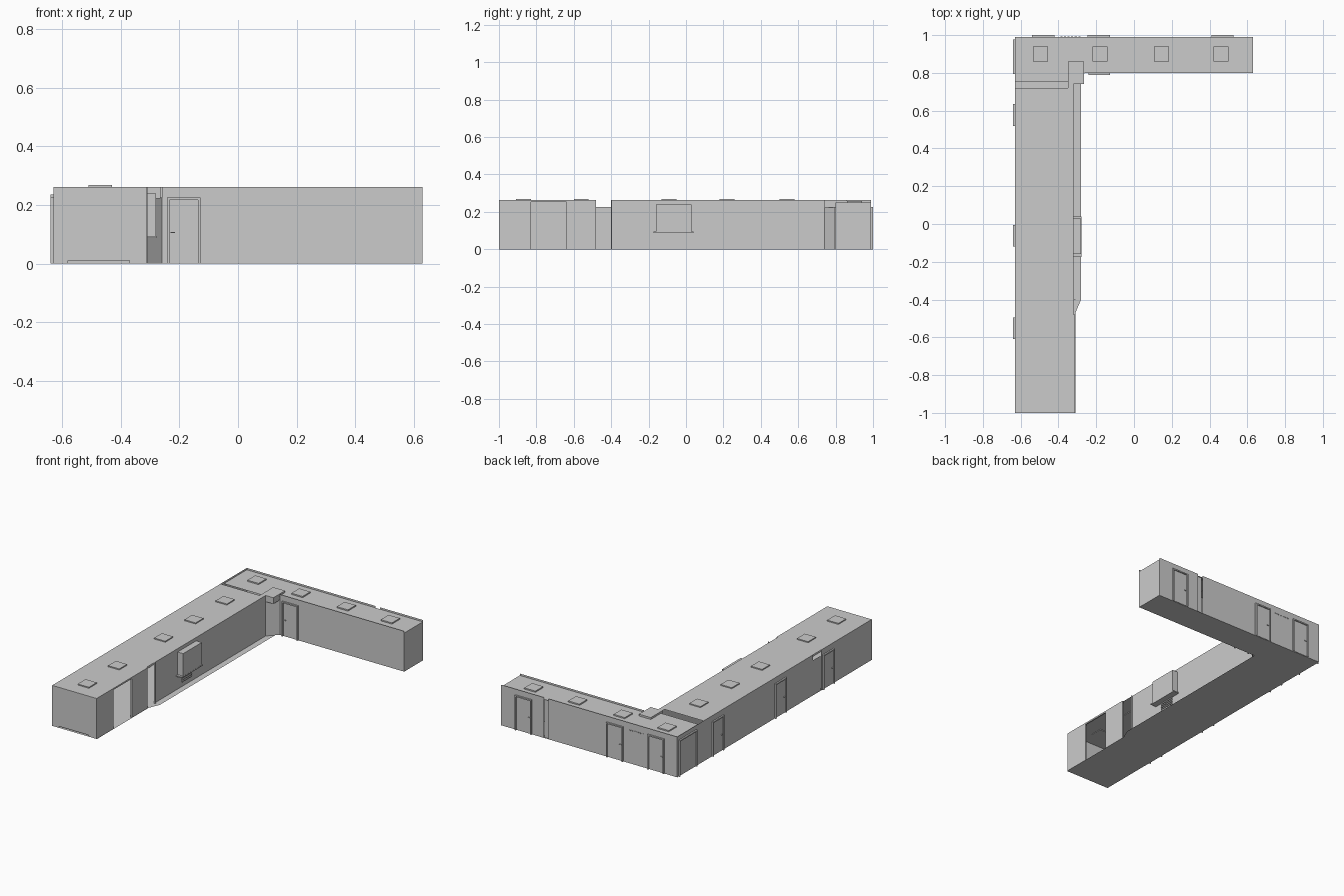
import bpy, bmesh
from mathutils import Vector

if "Cube" in bpy.data.objects:
    bpy.data.objects.remove(bpy.data.objects["Cube"])

H, HC = 0.262, 0.25            # wall height, lower ceiling of the short wing


def finish(name, bm):
    me = bpy.data.meshes.new(name)
    bm.to_mesh(me)
    bm.free()
    ob = bpy.data.objects.new(name, me)
    bpy.context.collection.objects.link(ob)
    return ob


def add_box(bm, lo, hi):
    lo, hi = Vector(lo), Vector(hi)
    res = bmesh.ops.create_cube(bm, size=1)
    for v in res['verts']:
        v.co = Vector([(lo[i] + hi[i]) / 2 + v.co[i] * (hi[i] - lo[i]) for i in range(3)])


def box(name, lo, hi):
    bm = bmesh.new()
    add_box(bm, lo, hi)
    return finish(name, bm)


def sheet(name, pts, z):
    bm = bmesh.new()
    bm.faces.new([bm.verts.new((x, y, z)) for x, y in pts])
    return finish(name, bm)


def wall(name, p, q, top=H, holes=()):
    """Sheet wall from p to q; holes are (start, end, z0, z1) along its length."""
    bm = bmesh.new()
    p, q = Vector(p), Vector(q)
    length = (q - p).length
    d = (q - p) / length

    def quad(a, b, z0, z1):
        if b - a > 1e-5 and z1 - z0 > 1e-5:
            A, B = p + d * a, p + d * b
            bm.faces.new([bm.verts.new(c) for c in
                          ((*A, z0), (*B, z0), (*B, z1), (*A, z1))])
    s = 0
    for a, b, z0, z1 in sorted(holes):
        quad(s, a, 0, top)
        quad(a, b, 0, z0)
        quad(a, b, z1, top)
        s = b
    quad(s, length, 0, top)
    return finish(name, bm)


def door(name, axis, at, out, a, b, top=0.225, handle=True):
    """Framed door on a wall plane; axis is the wall normal, out its sign."""
    bm = bmesh.new()

    def part(u0, u1, z0, z1, d0, d1):
        n0, n1 = sorted((at + out * d0, at + out * d1))
        if axis == 'x':
            add_box(bm, (n0, u0, z0), (n1, u1, z1))
        else:
            add_box(bm, (u0, n0, z0), (u1, n1, z1))
    t = 0.008
    part(a, a + t, 0, top, -0.003, 0.01)
    part(b - t, b, 0, top, -0.003, 0.01)
    part(a + t, b - t, top - t, top, -0.003, 0.01)
    part(a + t, b - t, 0.002, top - t, -0.001, 0.003)
    if handle:
        part(a + t + 0.004, a + t + 0.018, 0.104, 0.108, 0.003, 0.009)
    return finish(name, bm)


# floor with its widened, chamfered side strip
sheet("floor", [(-0.63, -1), (-0.31, -1), (-0.31, -0.47), (-0.28, -0.40), (-0.28, 0.80),
                (0.63, 0.80), (0.63, 0.99), (-0.63, 0.99)], 0)

# ceilings, with an open slot between the two wings
sheet("long_ceiling", [(-0.63, -1), (-0.32, -1), (-0.32, 0.74), (-0.35, 0.74),
                       (-0.35, 0.72), (-0.63, 0.72)], H)
sheet("short_ceiling", [(-0.63, 0.755), (-0.35, 0.755), (-0.32, 0.74), (-0.26, 0.80),
                        (0.63, 0.80), (0.63, 0.99), (-0.63, 0.99)], HC)

# outer walls
wall("left_wall", (-0.63, -1), (-0.63, 0.99), holes=[(0.52, 0.60, 0, H)])
wall("left_niche_panel", (-0.628, -0.48), (-0.628, -0.40), 0.225)
wall("back_wall", (-0.63, 0.99), (0.63, 0.99), holes=[(0.92, 0.955, 0, H)])
wall("end_wall", (0.63, 0.80), (0.63, 0.99), HC)
wall("entry_wall", (-0.63, -1), (-0.32, -1), holes=[(0.05, 0.26, 0, 0.01)])
wall("inner_wall", (-0.26, 0.80), (0.63, 0.80))
wall("corner_wall", (-0.32, 0.74), (-0.26, 0.80), 0.225)
wall("serving_wall", (-0.32, -0.40), (-0.32, 0.74), holes=[(0.24, 0.43, 0.09, 0.24)])

# thick wall with the open doorway, and the return beside the side gap
for i, (y0, y1, z0) in enumerate([(-1, -0.83, 0), (-0.83, -0.64, 0.252), (-0.64, -0.48, 0)]):
    box(f"doorway_wall_{i}", (-0.32, y0, z0), (-0.312, y1, H))
box("gap_return", (-0.32, -0.40, 0), (-0.31, -0.396, H))
box("wall_slot_post", (0.29, 0.978, 0), (0.325, 0.982, HC))

# serving recess pushed out of the wall: box open on its inner side
bm = bmesh.new()
add_box(bm, (-0.32, -0.16, 0.09), (-0.28, 0.03, 0.24))
inner = [f for f in bm.faces if f.calc_center_median().x < -0.315]
bmesh.ops.delete(bm, geom=inner, context='FACES')
finish("serving_recess", bm)
box("serving_shelf", (-0.325, -0.175, 0.087), (-0.279, 0.04, 0.094))

# vent slats below the shelf
bm = bmesh.new()
for i in range(5):
    z = 0.03 + i * 0.012
    add_box(bm, (-0.323, -0.12, z), (-0.314, -0.02, z + 0.007))
finish("vent_slats", bm)

# doors on every wall
for i, y in enumerate((-0.61, -0.12, 0.52)):
    door(f"left_door_{i}", 'x', -0.63, -1, y, y + 0.115)
for i, x in enumerate((-0.54, -0.245, 0.41)):
    door(f"back_door_{i}", 'y', 0.99, 1, x, x + 0.118)
door("inner_door", 'y', 0.80, -1, -0.242, -0.128)
door("wide_end_door", 'x', -0.63, -1, 0.795, 0.977, 0.235, False)

# ceiling light housings
for i, y in enumerate((-0.87, -0.56, -0.09, 0.22, 0.54)):
    box(f"long_light_{i}", (-0.51, y - 0.04, H - 0.004), (-0.43, y + 0.04, 0.269))
for i, x in enumerate((-0.495, -0.18, 0.145, 0.46)):
    box(f"short_light_{i}", (x - 0.04, 0.86, HC - 0.004), (x + 0.04, 0.94, 0.258))

# bulkhead above the inside corner
box("corner_bulkhead", (-0.35, 0.74, 0.222), (-0.265, 0.86, H))

# row of small wall studs between the back doors
bm = bmesh.new()
for i in range(6):
    x = -0.39 + i * 0.019
    add_box(bm, (x, 0.989, 0.212), (x + 0.011, 0.993, 0.218))
finish("wall_studs", bm)
